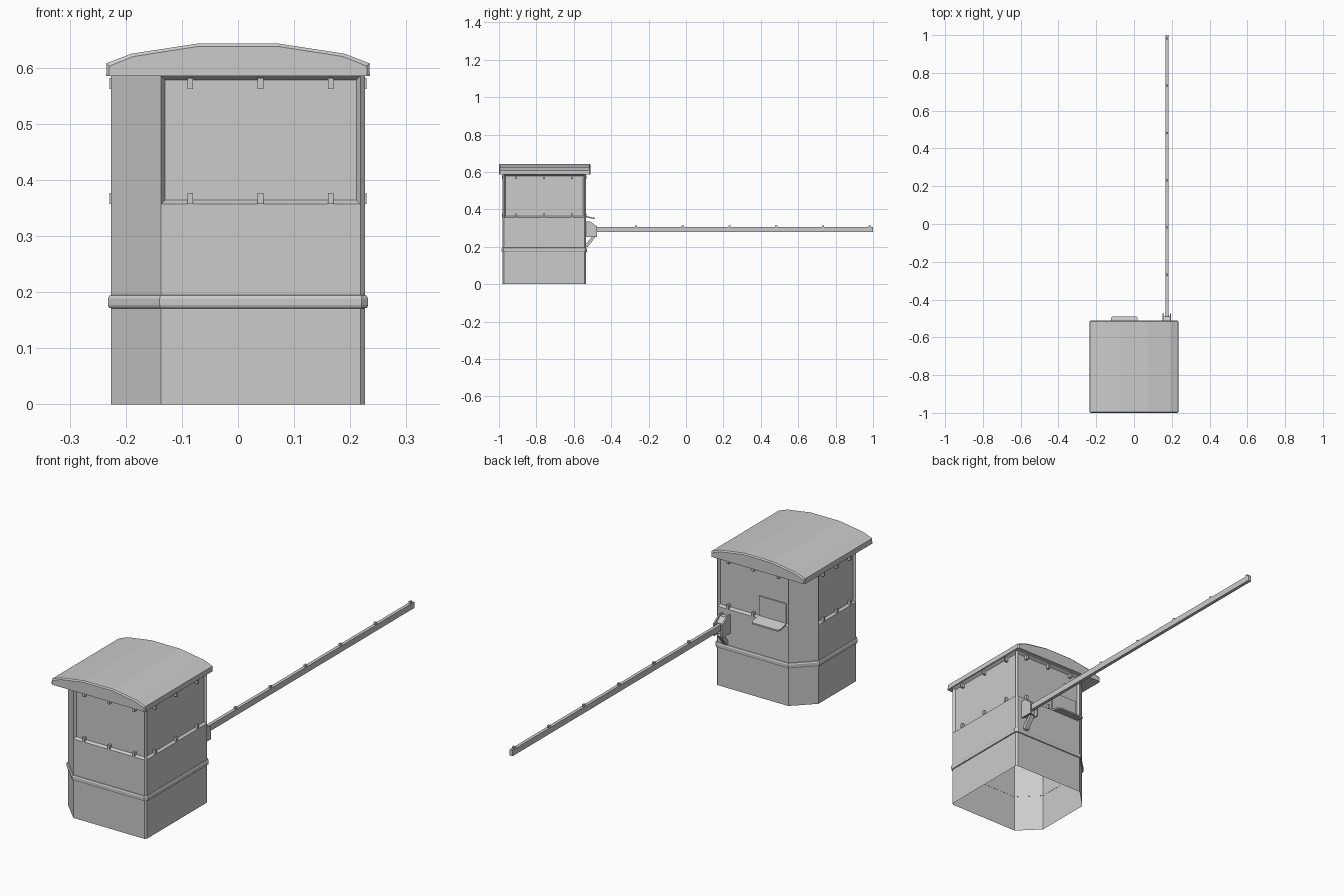
import bpy, bmesh
from mathutils import Vector

cube = bpy.data.objects.get("Cube")
if cube:
    bpy.data.objects.remove(cube)

grey = bpy.data.materials.new("plain_grey")
grey.use_nodes = True
COLOUR = (0.6, 0.6, 0.6, 1)
grey.diffuse_color = COLOUR
grey.node_tree.nodes["Principled BSDF"].inputs["Base Color"].default_value = COLOUR


def finish(name, bm, recalc=True):
    if recalc:
        bmesh.ops.recalc_face_normals(bm, faces=bm.faces)
    mesh = bpy.data.meshes.new(name)
    bm.to_mesh(mesh)
    bm.free()
    mesh.materials.append(grey)
    obj = bpy.data.objects.new(name, mesh)
    bpy.context.collection.objects.link(obj)
    return obj


def loft(bm, rings, caps=True, closed=False):
    """Skin a list of equal point rings with quads."""
    loops = [[bm.verts.new(p) for p in ring] for ring in rings]
    pairs = list(zip(loops, loops[1:])) + ([(loops[-1], loops[0])] if closed else [])
    n = len(loops[0])
    rows = [[bm.faces.new((a[i], a[(i + 1) % n], b[(i + 1) % n], b[i])) for i in range(n)]
            for a, b in pairs]
    if caps:
        bm.faces.new(loops[0][::-1])
        bm.faces.new(loops[-1])
    return rows


def box(name, lo, hi):
    bm = bmesh.new()
    ring = lambda z: [(lo[0], lo[1], z), (hi[0], lo[1], z), (hi[0], hi[1], z), (lo[0], hi[1], z)]
    loft(bm, [ring(lo[2]), ring(hi[2])])
    return finish(name, bm)


def side_plate(name, outline, x0, x1):
    """Extrude a (y, z) outline across x."""
    bm = bmesh.new()
    loft(bm, [[(x, y, z) for y, z in outline] for x in (x0, x1)])
    return finish(name, bm)


# Booth footprint, counter-clockwise: big chamfers on -x, tiny ones on +x
L, R, F, B = -0.226, 0.226, -0.98, -0.535
BIG, TINY = 0.089, 0.008
PLAN = [Vector(p) for p in (
    (L + BIG, F), (R - TINY, F), (R, F + TINY), (R, B - TINY),
    (R - TINY, B), (L + BIG, B), (L, B - BIG), (L, F + BIG))]


def footprint(offset, z):
    ring = []
    for i, p in enumerate(PLAN):
        a, b = (p - PLAN[i - 1]).normalized(), (PLAN[(i + 1) % len(PLAN)] - p).normalized()
        na, nb = Vector((a.y, -a.x)), Vector((b.y, -b.x))
        q = p + (na + nb) * offset / (1 + na.dot(nb))
        ring.append((q.x, q.y, z))
    return ring


# Walls, open below, with recessed windows on the four main sides
SILL, EAVE = 0.357, 0.585
bm = bmesh.new()
rows = loft(bm, [footprint(0, z) for z in (0, SILL, EAVE)], caps=False)
windows = [rows[1][i] for i in (0, 2, 4, 6)]
bm.normal_update()
bmesh.ops.inset_individual(bm, faces=windows, thickness=0.01, depth=-0.011)
finish("booth_walls", bm, recalc=False)

# Belt around the booth
bm = bmesh.new()
belt = [(-0.001, 0.171), (0.004, 0.172), (0.006, 0.177), (0.006, 0.189), (0.003, 0.194), (-0.001, 0.195)]
loft(bm, [footprint(o, z) for o, z in belt], caps=False, closed=True)
finish("belt_trim", bm)

# Arched roof with softened front and back rims
half = [(0.235, 0.585), (0.234, 0.608), (0.19, 0.625), (0.072, 0.643)]
arch = half + [(-x, z) for x, z in reversed(half)]


def roof_ring(y, shrink):
    return [(x * (1 - shrink * 4), y, max(0.585, z - shrink)) for x, z in arch]


bm = bmesh.new()
loft(bm, [roof_ring(-1, 0.005), roof_ring(-0.995, 0), roof_ring(-0.516, 0), roof_ring(-0.511, 0.005)])
finish("roof", bm)

# Window clips above and below each window
W, IN, OUT = 0.005, 0.014, 0.003
for label, z0 in (("lower", 0.357), ("upper", 0.562)):
    z1 = z0 + 0.02
    for k in (-1, 0, 1):
        x, y = 0.04 + k * 0.125, -0.76 + k * 0.15
        box(f"front_clip_{label}", (x - W, F - OUT, z0), (x + W, F + IN, z1))
        if label == "upper" or k >= 0:
            box(f"back_clip_{label}", (x - W, B - IN, z0), (x + W, B + OUT, z1))
        box(f"left_clip_{label}", (R - IN, y - W, z0), (R + OUT, y + W, z1))
        y = -0.757 + k * 0.095
        box(f"right_clip_{label}", (L - OUT, y - W, z0), (L + IN, y + W, z1))

# Serving hatch and sloping shelf on the back
box("service_hatch", (-0.12, B - 0.012, 0.367), (0.015, B - 0.006, 0.455))
bm = bmesh.new()
shelf = [(-0.122, B - 0.012), (0.018, B - 0.012), (0.018, -0.497), (0.01, -0.489), (-0.114, -0.489), (-0.122, -0.497)]
drop = lambda y: 0.364 - (y - B) * 0.2
loft(bm, [[(x, y, drop(y) - t) for x, y in shelf] for t in (0.007, 0)])
finish("service_shelf", bm)

# Barrier mount: two cheeks, a core and a strut below
cheek = [(B, 0.335), (-0.512, 0.335), (-0.475, 0.308), (-0.475, 0.252), (B, 0.252)]
for name, x in (("mount_cheek_left", 0.19), ("mount_cheek_right", 0.152)):
    side_plate(name, cheek, x, x + 0.007)
side_plate("mount_core", [(B, 0.328), (-0.515, 0.328), (-0.49, 0.308), (-0.49, 0.26), (B, 0.26)], 0.159, 0.19)
side_plate("mount_strut", [(B, 0.198), (-0.526, 0.198), (-0.485, 0.252), (-0.5, 0.256), (B, 0.215)], 0.164, 0.185)

# Barrier arm with small studs on top
box("barrier_arm", (0.167, -0.492, 0.278), (0.182, 1.0, 0.305))
for i in range(6):
    y = -0.268 + i * 0.25
    box("arm_stud", (0.17, y - 0.006, 0.304), (0.179, y + 0.006, 0.314))
